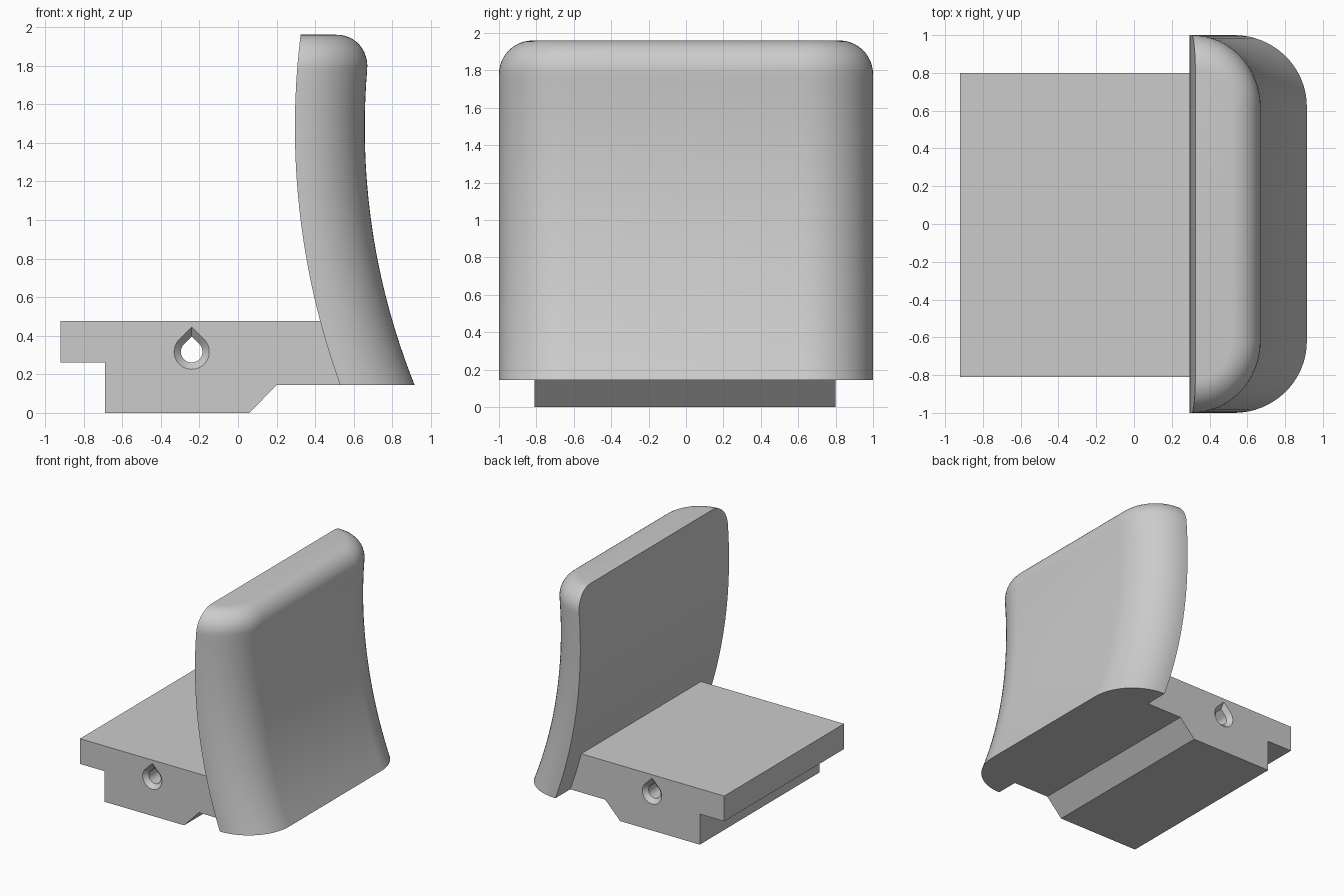
import bpy, bmesh, math

if "Cube" in bpy.data.objects:
    bpy.data.objects.remove(bpy.data.objects["Cube"])

grey = bpy.data.materials.new("light_grey")
grey.diffuse_color = (0.6, 0.6, 0.6, 1)
grey.use_nodes = True
grey.node_tree.nodes["Principled BSDF"].inputs["Base Color"].default_value = grey.diffuse_color


def loft(name, rings):
    """Skin equal-length closed rings and cap both ends."""
    bm = bmesh.new()
    rows = [[bm.verts.new(p) for p in ring] for ring in rings]
    n = len(rows[0])
    for a, b in zip(rows, rows[1:]):
        for i in range(n):
            bm.faces.new((a[i], a[(i + 1) % n], b[(i + 1) % n], b[i]))
    bm.faces.new(rows[0])
    bm.faces.new(rows[-1])
    bmesh.ops.recalc_face_normals(bm, faces=bm.faces)
    mesh = bpy.data.meshes.new(name)
    bm.to_mesh(mesh)
    bm.free()
    mesh.materials.append(grey)
    obj = bpy.data.objects.new(name, mesh)
    bpy.context.collection.objects.link(obj)
    return obj


# Base block: side profile extruded across the width
profile = [(-0.92, 0.475), (-0.92, 0.26), (-0.69, 0.26), (-0.69, 0),
           (0.06, 0), (0.20, 0.145), (0.535, 0.145), (0.44, 0.475)]
base = loft("base_block", [[(x, y, z) for x, z in profile] for y in (-0.81, 0.80)])


# Teardrop hole through the base, chamfered at both ends
def teardrop(r, y):
    arc = [math.radians(135 + 270 * i / 32) for i in range(33)]
    pts = [(-0.24 + r * math.cos(a), y, 0.317 + r * math.sin(a)) for a in arc]
    return pts + [(-0.24, y, 0.317 + r * math.sqrt(2))]


cutter = loft("hole_cutter", [teardrop(0.111, -0.83), teardrop(0.056, -0.775),
                              teardrop(0.056, 0.765), teardrop(0.111, 0.82)])
cutter.hide_render = True
cutter.hide_set(True)
cut = base.modifiers.new("hole", 'BOOLEAN')
cut.operation = 'DIFFERENCE'
cut.solver = 'EXACT'
cut.object = cutter


# Curved back plate: horizontal sections follow an arc, rounded over at the top
Z0, Z1, ROUND, CORNER = 0.145, 1.96, 0.18, 0.38


def arc_x(z, near, radius):
    return near + radius - math.sqrt(radius ** 2 - (z - 1.48) ** 2)


def section(z):
    t = max(0, (z - (Z1 - ROUND)) / ROUND)
    inset = ROUND * (1 - math.sqrt(max(0, 1 - t * t)))
    x0 = arc_x(z, 0.295, 3.92)
    depth = arc_x(z, 0.657, 3.58) - x0 - inset
    half, ry = 1 - inset, CORNER - inset
    side = [(x0 + depth * math.sin(a), half - ry + ry * math.cos(a), z)
            for a in (math.pi / 2 * i / 16 for i in range(17))]
    return side + [(x, -y, z) for x, y, z in reversed(side)]


heights = [Z0 + (Z1 - ROUND - Z0) * i / 24 for i in range(24)]
heights += [Z1 - ROUND + ROUND * math.sin(math.pi / 2 * i / 12) for i in range(13)]
back = loft("back_plate", [section(z) for z in heights])

# Smooth rounded surfaces, crisp edges elsewhere
for obj in (base, back):
    bpy.ops.object.select_all(action='DESELECT')
    obj.select_set(True)
    bpy.context.view_layer.objects.active = obj
    bpy.ops.object.shade_smooth_by_angle(angle=math.radians(30))
